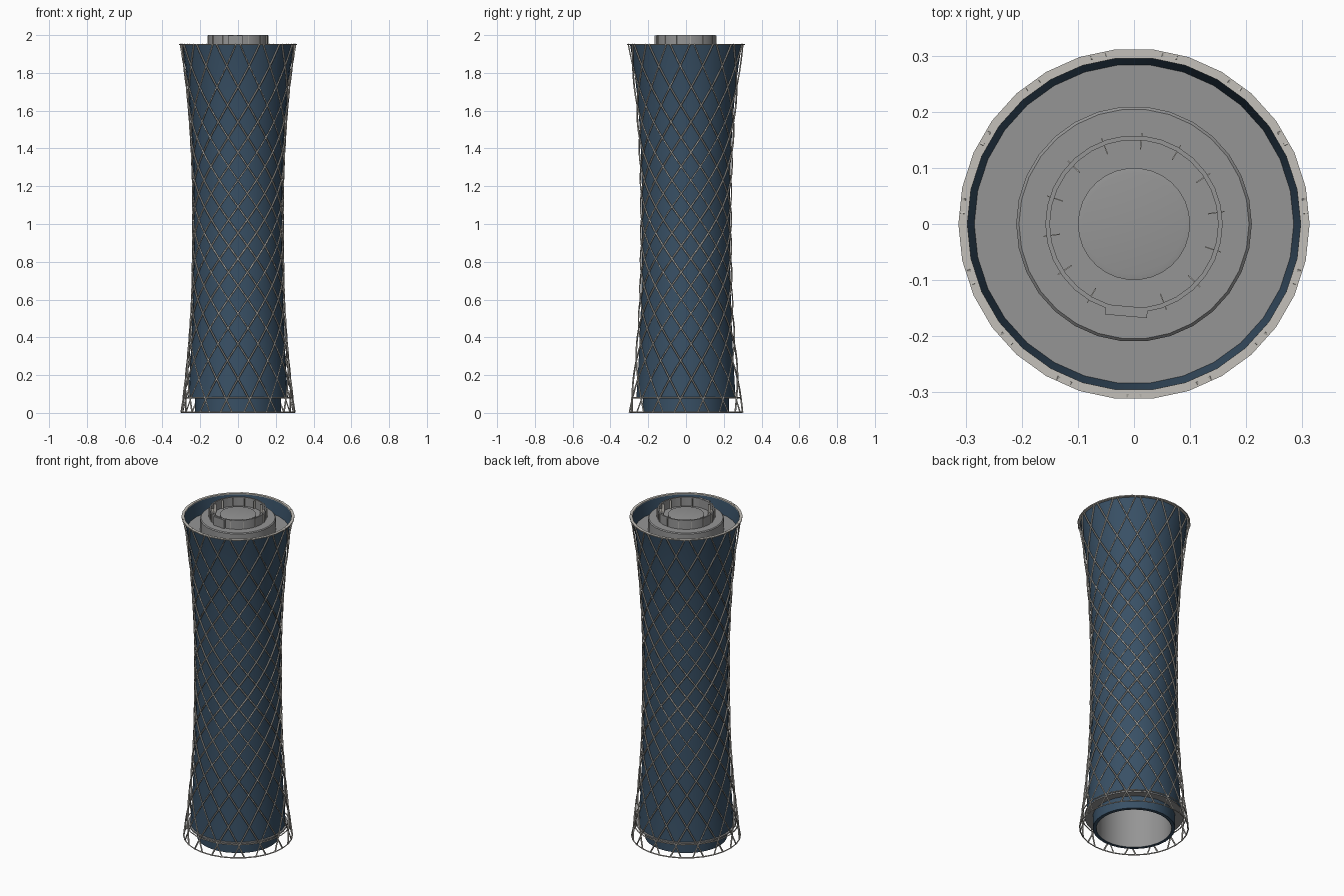
import bpy, bmesh, math
from mathutils import Matrix, Vector

if "Cube" in bpy.data.objects:
    bpy.data.objects.remove(bpy.data.objects["Cube"], do_unlink=True)

SIDES = 30      # facets of the round parts
RODS = 15       # lattice rods in each direction
TOP = 1.95      # rim height
BASE = 0.08     # underside of the glass
WAIST = 0.95    # height of the narrowest point


def material(name, rgb):
    mat = bpy.data.materials.new(name)
    mat.use_nodes = True
    mat.diffuse_color = (*rgb, 1)
    mat.node_tree.nodes["Principled BSDF"].inputs["Base Color"].default_value = (*rgb, 1)
    return mat


glass = material("dark blue glass", (0.04, 0.08, 0.13))
concrete = material("grey concrete", (0.30, 0.30, 0.30))
steel = material("pale steel", (0.55, 0.53, 0.49))


def add_object(name, data, mat):
    data.materials.append(mat)
    obj = bpy.data.objects.new(name, data)
    bpy.context.scene.collection.objects.link(obj)
    return obj


def lathe(name, profile, mat):
    """Spin a (radius, height) profile around the vertical axis."""
    bm = bmesh.new()
    verts = [bm.verts.new((r, 0, z)) for r, z in profile]
    edges = [bm.edges.new(pair) for pair in zip(verts, verts[1:])]
    bmesh.ops.spin(bm, geom=verts + edges, axis=(0, 0, 1), cent=(0, 0, 0),
                   angle=math.tau, steps=SIDES, use_duplicate=False)
    bmesh.ops.remove_doubles(bm, verts=bm.verts, dist=1e-4)
    bmesh.ops.recalc_face_normals(bm, faces=bm.faces)
    mesh = bpy.data.meshes.new(name)
    bm.to_mesh(mesh)
    bm.free()
    for poly in mesh.polygons:
        poly.use_smooth = True
    mesh.set_sharp_from_angle(angle=math.radians(35))
    return add_object(name, mesh, mat)


def tube(name, inner, outer, low, high, mat):
    return lathe(name, [(inner, low), (outer, low), (outer, high),
                        (inner, high), (inner, low)], mat)


def glass_radius(z):
    d = abs(z - WAIST)
    return 0.234 + (0.064 * d ** 2.8 if z > WAIST else 0.04 * d ** 2)


def lattice_radius(z):
    d = abs(z - WAIST)
    return 0.24 + (0.066 * d ** 2.6 if z > WAIST else 0.068 * d ** 2.2)


def twist(z):
    """Rods wind fastest around the waist."""
    u = z - WAIST
    return 3.05 * u - 0.57 * u ** 3


def bars(name, paths, thickness, cyclic=False):
    """Thin four-sided bars along the given paths."""
    curve = bpy.data.curves.new(name, "CURVE")
    curve.dimensions = "3D"
    curve.bevel_depth = thickness
    curve.bevel_resolution = 0
    curve.use_fill_caps = True
    for path in paths:
        spline = curve.splines.new("POLY")
        spline.points.add(len(path) - 1)
        for point, co in zip(spline.points, path):
            point.co = (*co, 1)
        spline.use_cyclic_u = cyclic
    return add_object(name, curve, steel)


def polar(radius, angle, z):
    return (radius * math.cos(angle), radius * math.sin(angle), z)


def circle(radius, z):
    return [polar(radius, math.tau * i / SIDES, z) for i in range(SIDES)]


# Glass skin, flaring to the top and the foot
steps = 28
heights = [BASE + (TOP - BASE) * i / steps for i in range(steps + 1)]
lathe("glass_skin", [(glass_radius(z), z) for z in heights], glass)

# Soffit under the glass and the recessed entrance wall
tube("soffit", 0.22, 0.275, BASE - 0.004, BASE + 0.004, concrete)
tube("entrance_wall", 0.209, 0.228, 0.0, BASE, glass)

# Hollow core, roof deck and the rings on the roof
lathe("core", [(0.208, 0.0), (0.208, 1.90), (0, 1.90)], concrete)
lathe("roof_deck", [(0, 1.87), (glass_radius(1.87), 1.87)], concrete)
lathe("roof_drum", [(0.21, 1.87), (0.21, 1.94), (0.205, 1.945), (0, 1.945)], concrete)
tube("roof_screen", 0.150, 0.158, 1.945, 2.0, concrete)
lathe("roof_hub", [(0.10, 1.945), (0.10, 1.965), (0.09, 1.967), (0, 1.967)], concrete)

# Small fins around the roof screen and a cabinet at its front
def box(name, size, radius, angle, z, mat):
    bm = bmesh.new()
    place = (Matrix.Rotation(angle, 4, "Z") @ Matrix.Translation(Vector((radius, 0, z)))
             @ Matrix.Diagonal((*size, 1)))
    bmesh.ops.create_cube(bm, size=1, matrix=place)
    mesh = bpy.data.meshes.new(name)
    bm.to_mesh(mesh)
    bm.free()
    return add_object(name, mesh, mat)


FINS = 14
front = math.radians(-95)
for i in range(1, FINS):
    box(f"roof_fin_{i}", (0.03, 0.002, 0.05), 0.148, front + math.tau * i / FINS, 1.972, steel)
box("roof_cabinet", (0.018, 0.075, 0.053), 0.156, front, 1.972, concrete)

# Diagonal rods winding in both directions
levels = [TOP * i / 48 for i in range(49)]
rods = []
for direction in (1, -1):
    for i in range(RODS):
        start = math.tau * i / RODS - math.pi / 2
        rods.append([polar(lattice_radius(z), start + direction * twist(z), z + 0.003)
                     for z in levels])
bars("lattice_rods", rods, 0.0045)

# Rings tying the rods together at the foot, and the top rim
bars("foot_rings", [circle(lattice_radius(0), 0.004),
                    circle(lattice_radius(BASE), BASE)], 0.004, cyclic=True)
tube("top_rim", glass_radius(TOP) - 0.001, 0.313, TOP - 0.003, TOP + 0.003, steel)
